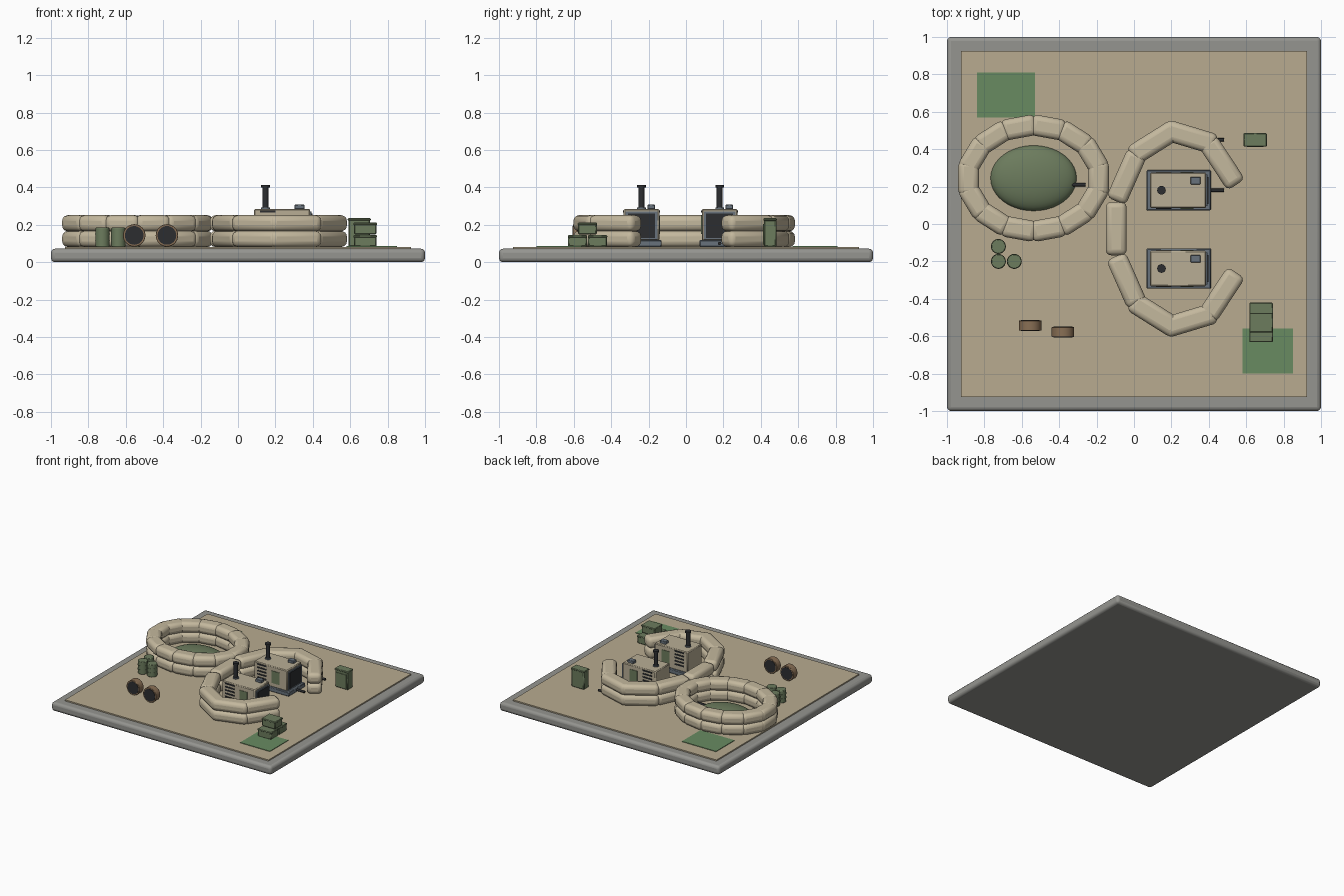
import bpy
from math import sin, cos, pi, radians, atan2

cube = bpy.data.objects.get("Cube")
if cube:
    bpy.data.objects.remove(cube, do_unlink=True)


def material(name, r, g, b):
    m = bpy.data.materials.new(name)
    m.use_nodes = True
    m.diffuse_color = (r, g, b, 1)
    m.node_tree.nodes["Principled BSDF"].inputs["Base Color"].default_value = (r, g, b, 1)
    return m


CONCRETE = material("concrete grey", .30, .30, .28)
SAND = material("sand", .48, .41, .28)
BAG = material("sandbag tan", .55, .48, .34)
OLIVE = material("olive green", .15, .20, .11)
MAT = material("mat green", .14, .26, .12)
TAN = material("housing tan", .48, .42, .30)
DARK = material("charcoal", .025, .027, .03)
STEEL = material("blue grey steel", .14, .17, .20)
BROWN = material("reel brown", .25, .16, .09)
GROUND = .082


def finish(obj, name, mat, bevel=0, segments=2):
    obj.name = name
    obj.data.materials.append(mat)
    if bevel:
        mod = obj.modifiers.new("Bevel", 'BEVEL')
        mod.width, mod.segments = bevel, segments
    bpy.ops.object.shade_smooth_by_angle(angle=radians(35))
    return obj


def box(name, center, size, mat, bevel=0, segments=2, turn=0):
    bpy.ops.mesh.primitive_cube_add(size=1, location=center, rotation=(0, 0, turn))
    obj = bpy.context.object
    for v in obj.data.vertices:
        v.co = [c * s for c, s in zip(v.co, size)]
    return finish(obj, name, mat, bevel, segments)


def cylinder(name, center, radius, depth, mat, axis='z', bevel=0, sides=24):
    turn = {'x': (0, pi / 2, 0), 'y': (pi / 2, 0, 0), 'z': (0, 0, 0)}[axis]
    bpy.ops.mesh.primitive_cylinder_add(vertices=sides, radius=radius, depth=depth,
                                        location=center, rotation=turn)
    return finish(bpy.context.object, name, mat, bevel)


def sandbag_wall(name, cx, cy, rx, ry, angles, length):
    """Two courses of rounded bags following an ellipse."""
    for layer in range(2):
        for i, t in enumerate(angles):
            heading = atan2(ry * cos(t), -rx * sin(t))
            z = GROUND + .042 + layer * .084
            box(f"{name}_{layer}_{i}", (cx + rx * cos(t), cy + ry * sin(t), z),
                (length, .112, .086), BAG, .03, 3, heading)


def generator(name, cx, cy):
    # Skid and housing
    box(name + "_skid", (cx, cy, .1), (.344, .216, .036), STEEL, .005, 1)
    box(name + "_housing", (cx - .003, cy, .2), (.3, .19, .17), TAN, .006, 1)
    # Radiator screen
    box(name + "_radiator_frame", (cx + .149, cy, .195), (.012, .17, .15), STEEL)
    box(name + "_radiator_screen", (cx + .154, cy, .195), (.008, .145, .13), DARK)
    # Louvres and access door on both long sides
    for side in (-1, 1):
        for row in range(5):
            box(f"{name}_louvre_{side}_{row}", (cx - .08, cy + side * .096, .27 - row * .027),
                (.085, .006, .011), DARK)
        box(f"{name}_door_{side}", (cx + .045, cy + side * .096, .2), (.07, .006, .1), OLIVE)
    # Exhaust stack and control box on the roof
    cylinder(name + "_exhaust", (cx - .092, cy, .34), .016, .12, DARK)
    cylinder(name + "_exhaust_cap", (cx - .092, cy, .406), .023, .014, DARK)
    cylinder(name + "_exhaust_collar", (cx - .092, cy, .288), .023, .01, STEEL)
    box(name + "_roof_box", (cx + .09, cy + .052, .295), (.054, .04, .024), STEEL, .003, 1)


def crate(name, x, y, z):
    box(name, (x, y, z + .03), (.12, .1, .06), OLIVE, .006, 1)
    box(name + "_lid", (x, y, z + .056), (.126, .104, .014), OLIVE, .004, 1)


# Ground
box("base_slab", (0, 0, .036), (2, 2, .072), CONCRETE, .022, 3)
box("sand_surface", (0, 0, .074), (1.85, 1.85, .016), SAND)
box("rear_mat", (-.685, .69, GROUND + .002), (.31, .24, .005), MAT)
box("front_mat", (.715, -.68, GROUND + .002), (.27, .24, .005), MAT)

# Round pit with covered mound
sandbag_wall("pit_bag", -.537, .245, .347, .278, [i * 2 * pi / 14 for i in range(14)], .185)
bpy.ops.mesh.primitive_uv_sphere_add(segments=40, ring_count=20, radius=1,
                                     location=(-.537, .245, GROUND))
mound = bpy.context.object
for v in mound.data.vertices:
    v.co = (v.co.x * .23, v.co.y * .175, max(v.co.z, 0) * .07)
finish(mound, "pit_cover", OLIVE)

# Horseshoe wall open towards +x, sheltering two generators
sandbag_wall("horseshoe_bag", .235, -.025, .33, .5,
             [radians(45 + i * 33.75) for i in range(9)], .285)
generator("rear_generator", .239, .18)
generator("front_generator", .239, -.238)

# Cables
for name, x, y, length in (("pit_cable", -.34, .21, .16), ("generator_cable", .44, .18, .08),
                           ("cabinet_cable", .38, .45, .2)):
    cylinder(name, (x, y, .1), .009, length, DARK, 'x', sides=12)

# Cabinet
box("cabinet", (.648, .45, .156), (.116, .066, .148), OLIVE, .006, 1)
box("cabinet_cap", (.648, .45, .228), (.124, .072, .014), OLIVE, .004, 1)
box("cabinet_door", (.648, .416, .15), (.09, .006, .11), OLIVE)

# Stacked crates
crate("front_crate", .68, -.58, GROUND)
crate("rear_crate", .68, -.473, GROUND)
crate("top_crate", .68, -.527, GROUND + .066)

# Drums
for i, (x, y) in enumerate(((-.725, -.12), (-.725, -.2), (-.64, -.2))):
    cylinder(f"drum_{i}", (x, y, GROUND + .051), .038, .102, OLIVE, bevel=.004)
    for z in (.035, .068):
        cylinder(f"drum_{i}_hoop", (x, y, GROUND + z), .04, .005, OLIVE)

# Cable reels
for i, (x, y) in enumerate(((-.555, -.543), (-.38, -.578))):
    cylinder(f"reel_{i}", (x, y, .143), .06, .054, BROWN, 'y', bevel=.003, sides=32)
    cylinder(f"reel_{i}_coil", (x, y, .143), .05, .058, DARK, 'y', sides=32)
